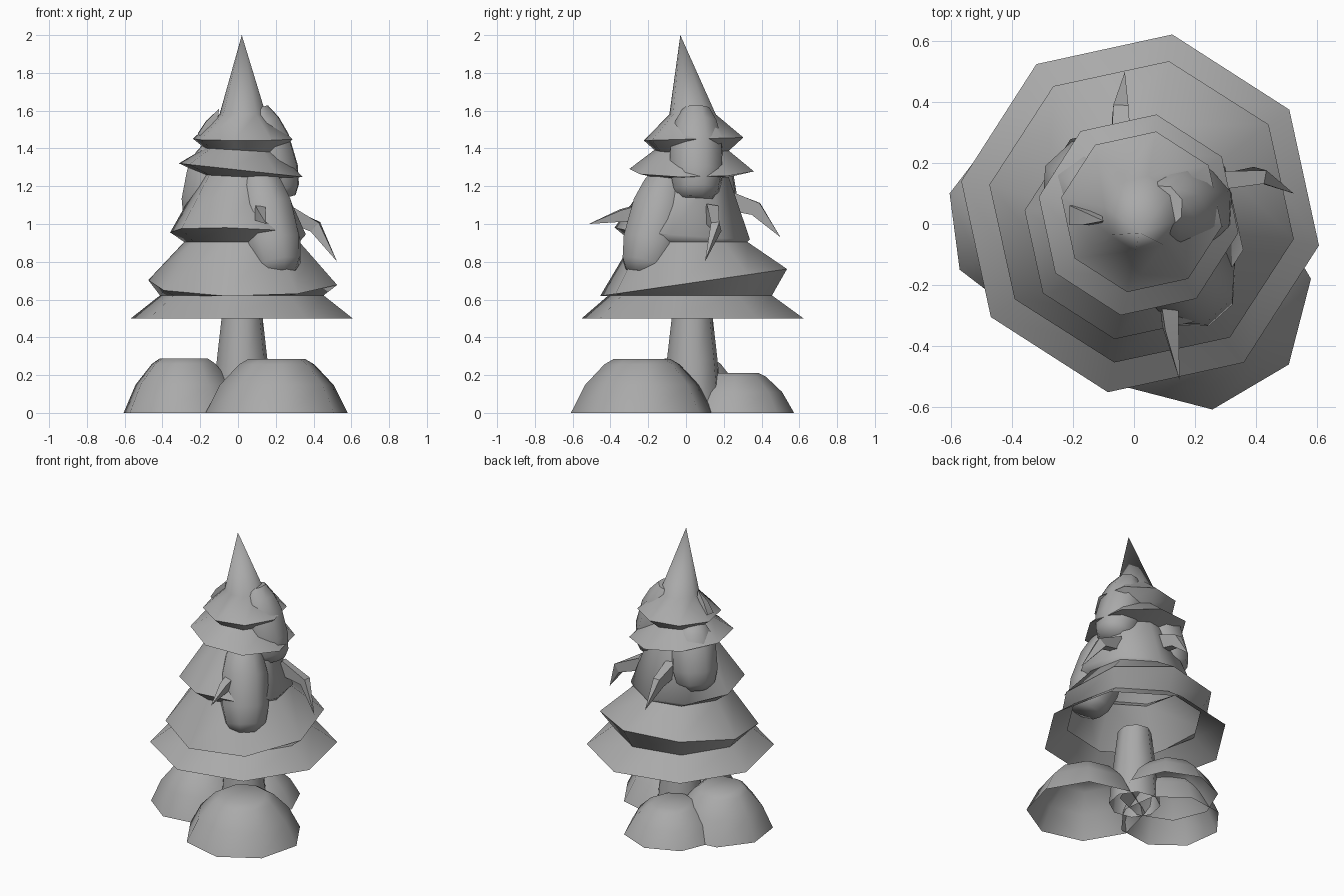
import bpy, bmesh, math
from mathutils import Vector

cube = bpy.data.objects.get("Cube")
if cube:
    bpy.data.objects.remove(cube, do_unlink=True)

grey = bpy.data.materials.new("plain grey")
grey.use_nodes = True
grey.diffuse_color = (0.4, 0.4, 0.4, 1)
grey.node_tree.nodes["Principled BSDF"].inputs["Base Color"].default_value = (0.4, 0.4, 0.4, 1)


def loft(name, rings, sides=8, phase=0.0, smooth=60, flat=1.0, base=False):
    """Skin polygon rings, each (centre, radius, normal); radius 0 makes a tip."""
    bm = bmesh.new()
    loops = []
    for centre, radius, normal in rings:
        turn = Vector((0, 0, 1)).rotation_difference(Vector(normal))
        loop = []
        for i in range(sides if radius else 1):
            a = math.radians(phase) + math.tau * i / sides
            spoke = Vector((math.cos(a), flat * math.sin(a), 0)) * radius
            loop.append(bm.verts.new(Vector(centre) + turn @ spoke))
        loops.append(loop)
    for low, high in zip(loops, loops[1:]):
        for i in range(sides):
            j = (i + 1) % sides
            if len(high) == 1:
                bm.faces.new((low[i], low[j], high[0]))
            else:
                bm.faces.new((low[i], low[j], high[j], high[i]))
    if base:
        bm.faces.new(reversed(loops[0]))
    if len(loops[-1]) > 2:
        bm.faces.new(loops[-1])
    mesh = bpy.data.meshes.new(name)
    bm.to_mesh(mesh)
    bm.free()
    mesh.materials.append(grey)
    obj = bpy.data.objects.new(name, mesh)
    bpy.context.collection.objects.link(obj)
    bpy.ops.object.select_all(action="DESELECT")
    obj.select_set(True)
    bpy.context.view_layer.objects.active = obj
    bpy.ops.object.shade_smooth_by_angle(angle=math.radians(smooth))


UP = (0, 0, 1)

# Trunk
loft("trunk", [((0.022, 0.033, 0), 0.165, UP), ((0.022, 0.033, 0.28), 0.137, UP),
               ((0.022, 0.033, 0.53), 0.108, UP)], phase=12)

# Foliage: open underneath, skirts with tilted rims and tucked-in notches
loft("foliage", [
    ((0.02, 0.035, 0.5), 0.597, UP),
    ((0.02, 0.022, 0.622), 0.44, UP),
    ((0.025, 0.04, 0.69), 0.508, (0, -0.145, 1)),
    ((0.02, 0.02, 0.905), 0.31, UP),
    ((0.0, -0.02, 0.95), 0.365, (0.03, 0.08, 1)),
    ((0.02, 0.02, 1.25), 0.21, (0.05, 0, 1)),
    ((0.015, 0.03, 1.285), 0.335, (0.11, 0, 1)),
    ((0.02, 0.03, 1.39), 0.2, (0.06, 0, 1)),
    ((0.025, 0.04, 1.45), 0.268, (0, -0.03, 1)),
    ((0.025, 0.035, 1.58), 0.125, UP),
    ((0.02, -0.03, 2.0), 0, UP),
], phase=-10.2)

# Boulders around the base, open underneath
ROCK = ((0, 1), (0.52, 0.8), (0.9, 0.53), (1, 0.4))
for name, x, y, radius, height, phase in (
        ("front_boulder", 0.205, -0.233, 0.38, 0.285, 8),
        ("side_boulder", -0.287, 0.015, 0.33, 0.288, 30),
        ("back_boulder", -0.075, 0.257, 0.315, 0.212, 0)):
    loft(name, [((x, y, h * height), r * radius, UP) for h, r in ROCK], phase=phase)

# Lumps bulging out of the foliage, leaning with its slope
LUMP = ((0, 0.62), (0.1, 0.85), (0.3, 1), (0.65, 0.97), (0.85, 0.78), (1, 0.5))
for name, bottom, top, radius in (
        ("front_lump", (0.215, -0.225, 0.73), (0.1, -0.085, 1.28), 0.162),
        ("side_lump", (0.22, 0.055, 1.13), (0.09, 0.055, 1.61), 0.15),
        ("back_lump", (-0.175, 0.145, 0.99), (-0.105, 0.085, 1.42), 0.155)):
    start, end = Vector(bottom), Vector(top)
    loft(name, [(start.lerp(end, t), r * radius, end - start) for t, r in LUMP],
         phase=20, base=True)

# Bent blade-like twigs and a small thorn, tapering to a point
for name, path, radius, flat in (
        ("side_twig", ((0.24, 0.13, 1.06), (0.41, 0.16, 0.985), (0.525, 0.1, 0.8)), 0.065, 0.7),
        ("back_twig", ((-0.04, 0.2, 1.13), (-0.045, 0.37, 1.08), (-0.03, 0.5, 0.93)), 0.05, 1.5),
        ("front_twig", ((0.11, -0.2, 1.07), (0.12, -0.34, 1.045), (0.15, -0.515, 1.0)), 0.045, 1.4),
        ("upper_thorn", ((-0.17, 0.03, 1.46), (-0.14, 0.02, 1.53), (-0.1, 0.01, 1.61)), 0.065, 0.7)):
    a, b, c = (Vector(p) for p in path)
    loft(name, [(a, radius, b - a), (b, radius * 0.7, c - a), (c, 0, c - b)],
         sides=4, phase=45, smooth=20, flat=flat)
